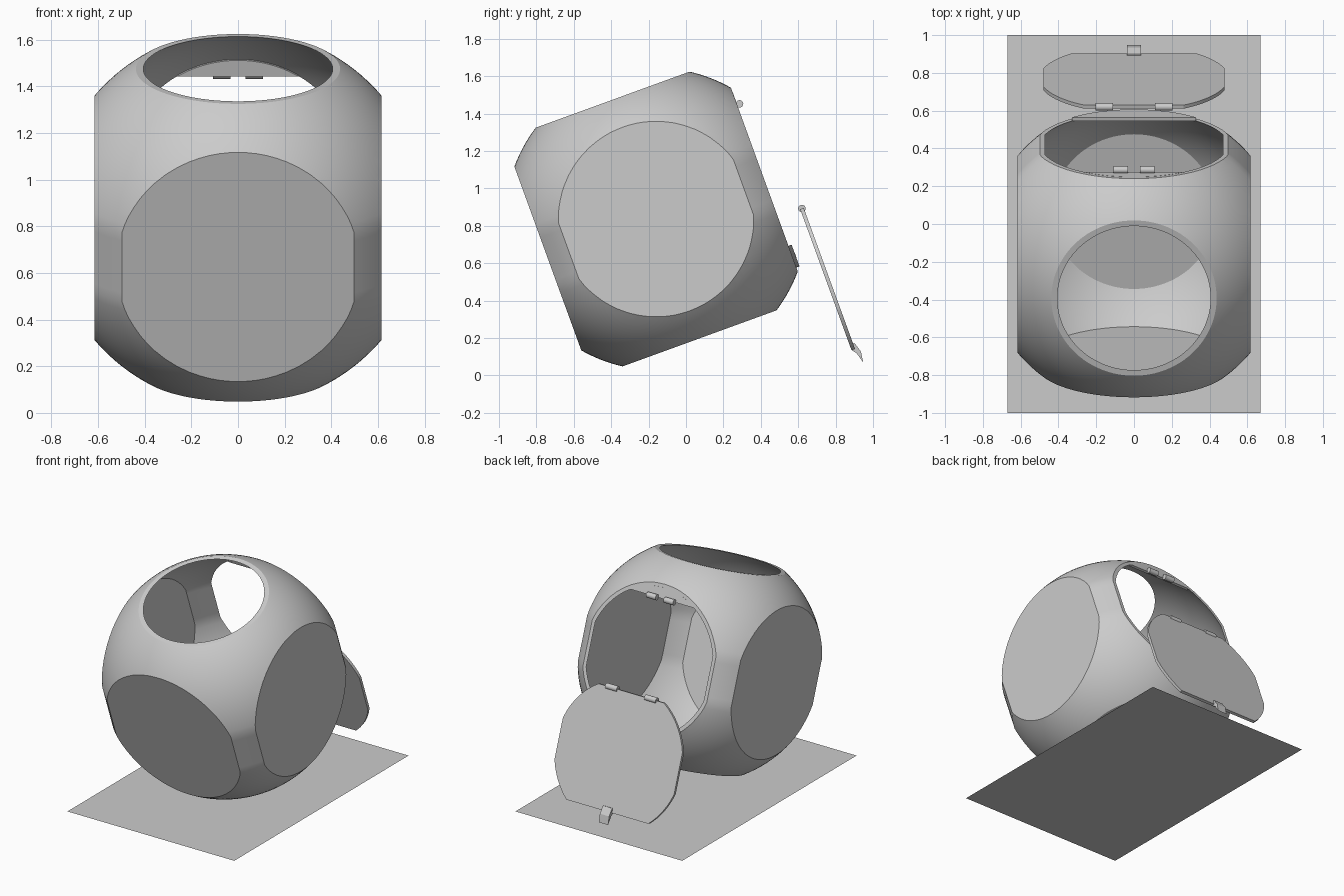
import bpy, bmesh, math
from mathutils import Matrix, Vector

cube = bpy.data.objects.get("Cube")
if cube:
    bpy.data.objects.remove(cube, do_unlink=True)

grey = bpy.data.materials.new("light_grey")
grey.use_nodes = True
COLOR = (0.6, 0.6, 0.6, 1)
grey.diffuse_color = COLOR
grey.node_tree.nodes["Principled BSDF"].inputs["Base Color"].default_value = COLOR

# Everything but the ground shares one frame, leaning back by 20 degrees
TILT = Matrix.Translation((0, -0.16, 0.836)) @ Matrix.Rotation(math.radians(20), 4, 'X')
HALF, HALF_Z, WALL = 0.616, 0.679, 0.019
HINGE_Z, SILL_Z = 0.426, -0.377       # top and bottom edge of the door opening
DOOR_SHIFT = Vector((0, 0.136, -0.64))  # the door is pulled away from the body


def finish(bm, name, matrix=TILT):
    bmesh.ops.recalc_face_normals(bm, faces=bm.faces)
    mesh = bpy.data.meshes.new(name)
    bm.to_mesh(mesh)
    bm.free()
    mesh.materials.append(grey)
    obj = bpy.data.objects.new(name, mesh)
    bpy.context.collection.objects.link(obj)
    obj.matrix_world = matrix
    return obj


def smooth(obj):
    bpy.ops.object.select_all(action='DESELECT')
    obj.select_set(True)
    bpy.context.view_layer.objects.active = obj
    bpy.ops.object.shade_smooth_by_angle(angle=math.radians(20))


def slice_off(bm, normal, distance):
    """Remove everything beyond a plane and cap the cut."""
    n = Vector(normal)
    geom = bm.verts[:] + bm.edges[:] + bm.faces[:]
    cut = bmesh.ops.bisect_plane(bm, geom=geom, plane_co=n * distance,
                                 plane_no=n, clear_outer=True)["geom_cut"]
    edges = [e for e in cut if isinstance(e, bmesh.types.BMEdge)]
    bmesh.ops.contextual_create(bm, geom=edges)


def ball(radius, waist):
    """Sphere whose equator is trimmed to a short upright cylinder."""
    bm = bmesh.new()
    bmesh.ops.create_uvsphere(bm, u_segments=96, v_segments=64, radius=radius)
    for v in bm.verts:
        r = v.co.xy.length
        if r > waist:
            v.co.x *= waist / r
            v.co.y *= waist / r
    return bm


def disc(name, y, thickness, cuts, offset=Vector()):
    """Round plate facing +y, trimmed at its sides and by the given cuts."""
    bm = bmesh.new()
    bmesh.ops.create_cone(bm, cap_ends=True, segments=96, radius1=0.5,
                          radius2=0.5, depth=thickness,
                          matrix=Matrix.Rotation(math.pi / 2, 4, 'X'))
    for sign in (-1, 1):
        slice_off(bm, (sign, 0, 0), 0.48)
    for normal, distance in cuts:
        slice_off(bm, normal, distance)
    bmesh.ops.translate(bm, verts=bm.verts, vec=Vector((0, y, 0)) + offset)
    smooth(finish(bm, name))


def hinge_pair(name, x, length, offset=Vector()):
    for side, sign in (("left", 1), ("right", -1)):
        bm = bmesh.new()
        place = Vector((sign * x, 0.63, HINGE_Z)) + offset
        bmesh.ops.create_cone(bm, cap_ends=True, segments=20, radius1=0.02,
                              radius2=0.02, depth=length,
                              matrix=Matrix.Translation(place) @ Matrix.Rotation(math.pi / 2, 4, 'Y'))
        smooth(finish(bm, f"{name}_{side}"))


def extrude_profile(name, points, half_width):
    """Side profile in y and z, extruded across x."""
    bm = bmesh.new()
    face = bm.faces.new([bm.verts.new((-half_width, y, z)) for y, z in points])
    moved = bmesh.ops.extrude_face_region(bm, geom=[face])["geom"]
    bmesh.ops.translate(bm, vec=(2 * half_width, 0, 0),
                        verts=[g for g in moved if isinstance(g, bmesh.types.BMVert)])
    finish(bm, name)


# Body: trimmed sphere, hollow, open at the top and the back
outer = ball(0.808, 0.792)
inner = ball(0.791, 0.776)
for bm, inset in ((outer, 0), (inner, WALL)):
    for normal in ((1, 0, 0), (-1, 0, 0), (0, -1, 0)):
        slice_off(bm, normal, HALF - inset)
    slice_off(bm, (0, 0, -1), HALF_Z - inset)
slice_off(outer, (0, 1, 0), HALF)
slice_off(outer, (0, 0, 1), HALF_Z)
body = finish(outer, "body_shell")
cutter = finish(inner, "hollow_cutter")
cutter.hide_render = True
hollow = body.modifiers.new("hollow", 'BOOLEAN')
hollow.operation, hollow.object, hollow.solver = 'DIFFERENCE', cutter, 'EXACT'
bpy.context.view_layer.objects.active = body
bpy.ops.object.modifier_apply(modifier=hollow.name)
bpy.data.objects.remove(cutter, do_unlink=True)
smooth(body)

# Fixed plates above and below the door opening
disc("upper_plate", HALF - 0.008, 0.018, [((0, 0, -1), -HINGE_Z)])
disc("lower_plate", HALF + 0.008, 0.02, [((0, 0, 1), SILL_Z)])
extrude_profile("latch_catch", [(0.61, -0.42), (0.635, -0.42), (0.635, -0.45), (0.61, -0.45)], 0.037)

# Door with its hinges and latch
disc("door", HALF, 0.02, [((0, 0, 1), HINGE_Z), ((0, 0, -1), -SILL_Z)], DOOR_SHIFT)
hinge_pair("body_hinge", 0.07, 0.076)
hinge_pair("door_hinge", 0.157, 0.092, DOOR_SHIFT + Vector((0, -0.014, 0)))
extrude_profile("door_latch", [(0.745, -0.985), (0.77, -0.985), (0.787, -1.04),
                               (0.778, -1.098), (0.762, -1.04), (0.745, -1.02)], 0.037)

# Ground sheet
bm = bmesh.new()
bmesh.ops.create_grid(bm, x_segments=1, y_segments=1, size=1)
bmesh.ops.scale(bm, vec=(0.67, 1, 1), verts=bm.verts)
finish(bm, "ground_sheet", Matrix.Identity(4))
